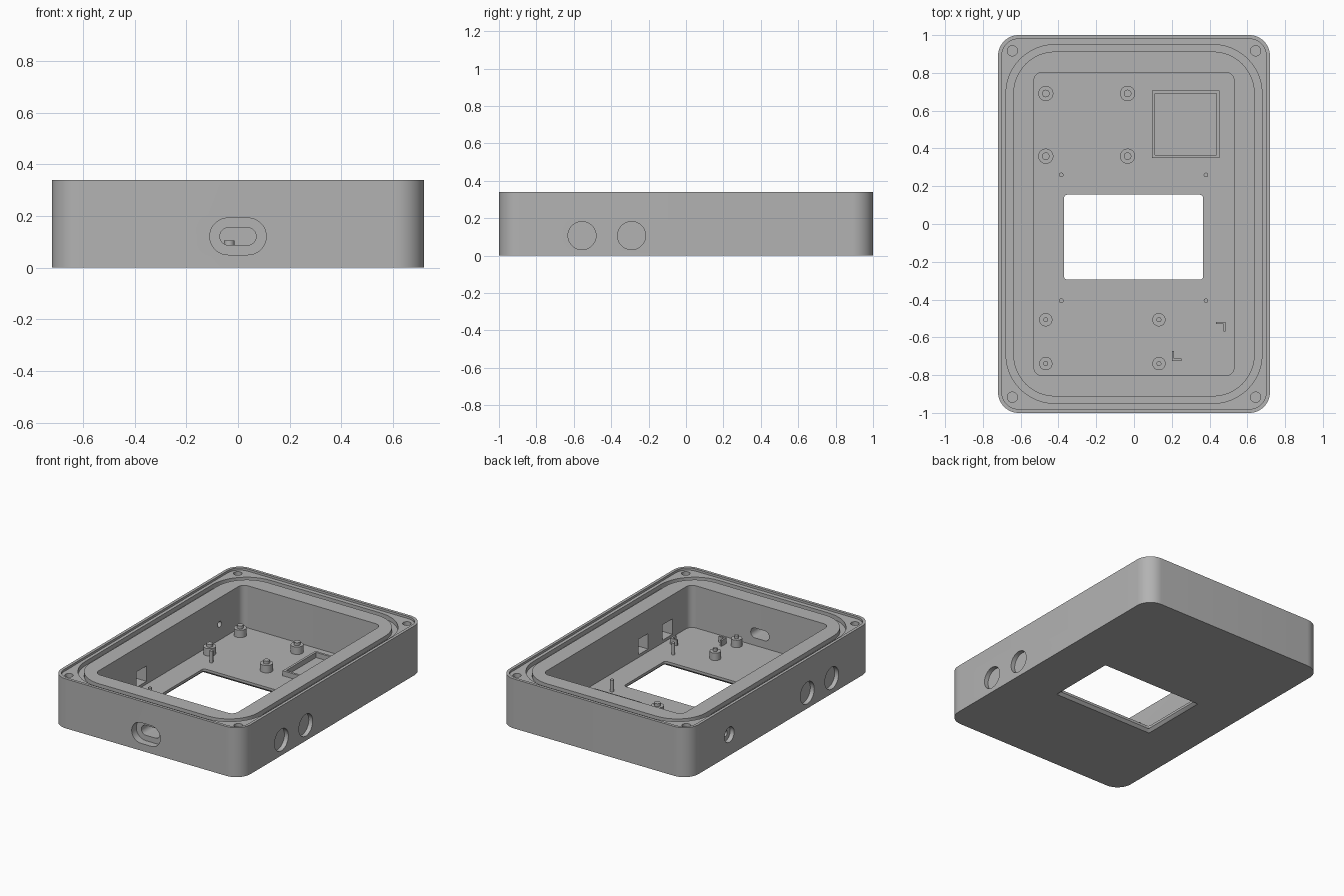
import bpy, bmesh, math

if "Cube" in bpy.data.objects:
    bpy.data.objects.remove(bpy.data.objects["Cube"])

grey = bpy.data.materials.new("plain grey")
grey.diffuse_color = (0.45, 0.45, 0.45, 1)
grey.use_nodes = True
grey.node_tree.nodes["Principled BSDF"].inputs["Base Color"].default_value = grey.diffuse_color
FLOOR, TOP, DECK = 0.035, 0.34, 0.325
AXES = {"z": lambda u, v, w: (u, v, w),
        "x": lambda u, v, w: (w, u, v),
        "y": lambda u, v, w: (u, w, v)}


def rrect(hw, hh, r, cx=0, cy=0, seg=12):
    """Rounded rectangle outline from half sizes, radius and centre."""
    pts = []
    for k, (sx, sy) in enumerate([(1, 1), (-1, 1), (-1, -1), (1, -1)]):
        for i in range(seg + 1):
            a = math.pi / 2 * (k + i / seg)
            pts.append((cx + sx * (hw - r) + r * math.cos(a),
                        cy + sy * (hh - r) + r * math.sin(a)))
    return pts


def box2d(x0, x1, y0, y1):
    return [(x0, y0), (x1, y0), (x1, y1), (x0, y1)]


def circle(r, cx, cy, n=40):
    return [(cx + r * math.cos(2 * math.pi * i / n), cy + r * math.sin(2 * math.pi * i / n))
            for i in range(n)]


def finish(name, bm):
    bmesh.ops.recalc_face_normals(bm, faces=bm.faces)
    me = bpy.data.meshes.new(name)
    bm.to_mesh(me)
    bm.free()
    me.materials.append(grey)
    ob = bpy.data.objects.new(name, me)
    bpy.context.collection.objects.link(ob)
    return ob


def prism(name, pts, w0, w1, axis="z", end=None):
    """Extrude an outline from w0 to w1; 'end' is an optional second outline."""
    bm = bmesh.new()
    f = AXES[axis]
    a = [bm.verts.new(f(u, v, w0)) for u, v in pts]
    b = [bm.verts.new(f(u, v, w1)) for u, v in (end or pts)]
    bm.faces.new(a)
    bm.faces.new(b)
    for i in range(len(a)):
        j = (i + 1) % len(a)
        bm.faces.new((a[i], a[j], b[j], b[i]))
    return finish(name, bm)


def ring(name, outer, inner, z0, z1):
    bm = bmesh.new()
    loops = [[bm.verts.new((u, v, z)) for u, v in p]
             for p, z in ((outer, z0), (outer, z1), (inner, z1), (inner, z0))]
    n = len(outer)
    for k in range(4):
        a, b = loops[k], loops[(k + 1) % 4]
        for i in range(n):
            j = (i + 1) % n
            bm.faces.new((a[i], a[j], b[j], b[i]))
    return finish(name, bm)


def cut(ob, cutter):
    mod = ob.modifiers.new("cut", "BOOLEAN")
    mod.operation, mod.solver, mod.object = "DIFFERENCE", "EXACT", cutter
    bpy.context.view_layer.objects.active = ob
    bpy.ops.object.modifier_apply(modifier=mod.name)
    bpy.data.objects.remove(cutter, do_unlink=True)


# Case body with lid recess, gasket groove and cavity
body = prism("case_body", rrect(0.72, 1.0, 0.11), 0, TOP)
cut(body, prism("c", rrect(0.70, 0.98, 0.09), DECK, 0.5))
cut(body, ring("c", rrect(0.678, 0.95, 0.26), rrect(0.639, 0.913, 0.222), DECK - 0.03, 0.5))
cut(body, prism("c", rrect(0.53, 0.803, 0.045), FLOOR, 0.5))

# Screen window with chamfer on the underside
WX, WY = -0.002, -0.07
cut(body, prism("c", rrect(0.368, 0.225, 0.018, WX, WY), -0.1, 0.1))
cut(body, prism("c", rrect(0.388, 0.245, 0.002, WX, WY, 2), -0.002, 0.018,
                end=rrect(0.368, 0.225, 0.002, WX, WY, 2)))

# Lid screw holes
for sx in (-1, 1):
    for sy in (-1, 1):
        cut(body, prism("c", circle(0.027, sx * 0.644, sy * 0.917), 0.12, 0.5))

# Button recesses outside and square pockets inside, both sides
for s in (-1, 1):
    for y in (-0.556, -0.291):
        cut(body, prism("c", circle(0.075, y, 0.107, 48), s * 0.69, s * 0.8, "x"))
        cut(body, prism("c", box2d(y - 0.053, y + 0.053, 0.054, 0.16), s * 0.5, s * 0.67, "x"))

# Stepped round hole on the left side
cut(body, prism("c", circle(0.052, 0.557, 0.143), -0.8, -0.69, "x"))
cut(body, prism("c", circle(0.02, 0.557, 0.143), -0.8, -0.5, "x"))

# Connector slot with recess on the front
cut(body, prism("c", rrect(0.109, 0.071, 0.0705, 0, 0.121), -1.1, -0.95, "y"))
cut(body, prism("c", rrect(0.07, 0.034, 0.0335, 0, 0.121), -1.1, -0.7, "y"))

# Board standoffs with locating pins
boards = (("rear", (-0.467, -0.034), (0.359, 0.691), 0.04, 0.02),
          ("front", (-0.467, 0.132), (-0.739, -0.507), 0.035, 0.013))
for label, xs, ys, r, pin in boards:
    for x in xs:
        for y in ys:
            prism(label + "_standoff", circle(r, x, y), FLOOR, 0.086)
            prism(label + "_standoff_pin", circle(pin, x, y, 24), 0.086, 0.106)

# Screen locating pins
for x in (-0.385, 0.381):
    for y in (-0.406, 0.26):
        prism("screen_pin", circle(0.012, x, y, 24), FLOOR, 0.115)

# Square module frame
ring("module_frame", box2d(0.095, 0.452, 0.35, 0.706), box2d(0.111, 0.436, 0.366, 0.69), FLOOR, 0.07)

# Corner brackets for the small module
for x, y, s in ((0.485, -0.518, -1), (0.2, -0.725, 1)):
    t, l = 0.012 * s, 0.052 * s
    prism("corner_bracket", [(x, y), (x + l, y), (x + l, y + t), (x + t, y + t),
                             (x + t, y + l), (x, y + l)], FLOOR, 0.075)

# Smooth curved walls, sharp edges kept
bpy.ops.object.select_all(action="SELECT")
bpy.context.view_layer.objects.active = body
bpy.ops.object.shade_smooth_by_angle(angle=math.radians(30))
